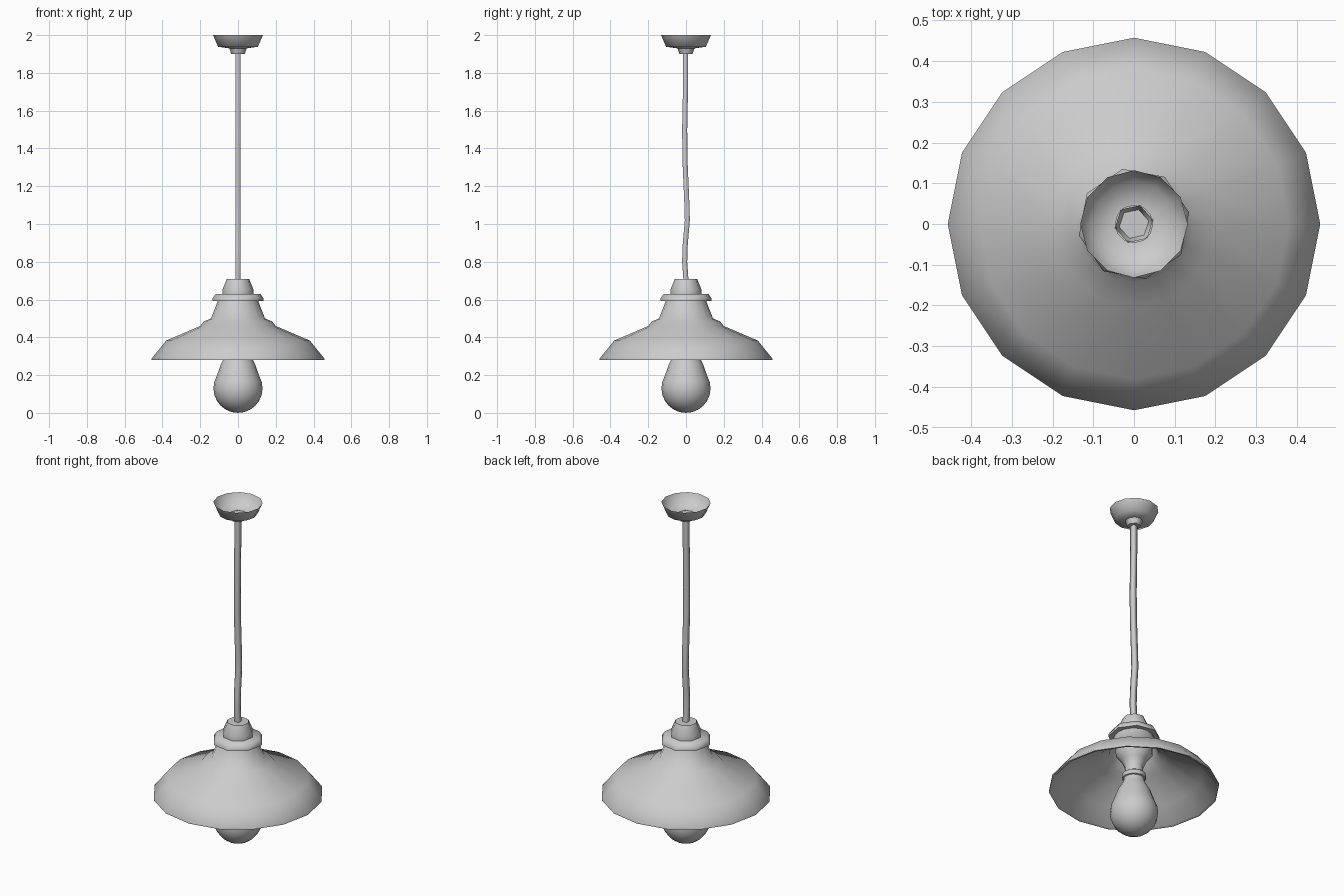
import bpy, math

old = bpy.data.objects.get("Cube")
if old:
    bpy.data.objects.remove(old, do_unlink=True)

grey = bpy.data.materials.new("plain grey")
grey.use_nodes = True
COLOUR = (0.6, 0.6, 0.6, 1)
grey.diffuse_color = COLOUR
grey.node_tree.nodes["Principled BSDF"].inputs["Base Color"].default_value = COLOUR


def lathe(name, profile, sides, turn=0, angle=60):
    """Join rings (radius, height, sideways shift) in order; radius 0 makes a pole."""
    verts, faces, rings = [], [], []
    for r, z, *shift in profile:
        count = sides if r else 1
        rings.append([len(verts) + i for i in range(count)])
        for i in range(count):
            a = math.radians(turn) + math.tau * i / sides
            verts.append((r * math.cos(a), r * math.sin(a) + sum(shift), z))
    for low, high in zip(rings, rings[1:]):
        for i in range(sides):
            j = (i + 1) % sides
            quad = [low[i % len(low)], low[j % len(low)],
                    high[j % len(high)], high[i % len(high)]]
            faces.append(list(dict.fromkeys(quad)))
    mesh = bpy.data.meshes.new(name)
    mesh.from_pydata(verts, [], faces)
    mesh.materials.append(grey)
    obj = bpy.data.objects.new(name, mesh)
    bpy.context.collection.objects.link(obj)
    bpy.ops.object.select_all(action='DESELECT')
    obj.select_set(True)
    bpy.context.view_layer.objects.active = obj
    bpy.ops.object.shade_smooth_by_angle(angle=math.radians(angle))


# Round bulb tapering into its neck
R, MID = 0.13, 0.13
ball = [(R * math.sin(math.radians(a)), MID - R * math.cos(math.radians(a)))
        for a in range(0, 121, 15)]
lathe("bulb", ball + [(0.09, 0.26), (0.068, 0.3), (0.056, 0.325), (0.056, 0.36)], 16)

# Socket under the shade
lathe("bulb_collar", [(0.05, 0.335), (0.064, 0.34), (0.064, 0.365), (0.05, 0.375)], 12)
lathe("bulb_holder", [(0.05, 0.36), (0.05, 0.41), (0.068, 0.45), (0.1, 0.49), (0.1, 0.59)], 12)

# Wide open shade: thin inner wall, rim, then the outer wall with stepped shoulder and neck
lathe("shade", [(0.1, 0.585), (0.135, 0.49), (0.17, 0.473), (0.195, 0.45), (0.372, 0.373),
                (0.441, 0.284), (0.457, 0.28), (0.457, 0.288), (0.38, 0.383),
                (0.2, 0.46), (0.18, 0.485), (0.143, 0.5), (0.105, 0.597)], 16)

# Flange and cap above the neck
lathe("flange", [(0, 0.593), (0.138, 0.593), (0.138, 0.605), (0.122, 0.629), (0, 0.629)], 8, 12)
lathe("socket_cap", [(0.083, 0.629), (0.083, 0.655), (0.06, 0.71), (0, 0.71)], 8, 12)

# Square, slightly wavy hanging cable
wave = [(0.7, 0), (0.8, -0.007), (0.88, -0.005), (1.02, 0.007), (1.1, 0.005),
        (1.33, -0.005), (1.5, -0.007), (1.75, -0.002), (1.91, -0.002)]
lathe("cable", [(0.019, z, shift) for z, shift in wave], 4, 45, angle=100)

# Open ceiling cup with a small hexagonal cable grip below
lathe("ceiling_cup", [(0.046, 1.93), (0.105, 1.938), (0.132, 2.0)], 12, angle=75)
lathe("cable_grip", [(0, 1.9), (0.037, 1.9), (0.048, 1.933)], 6, 12)
